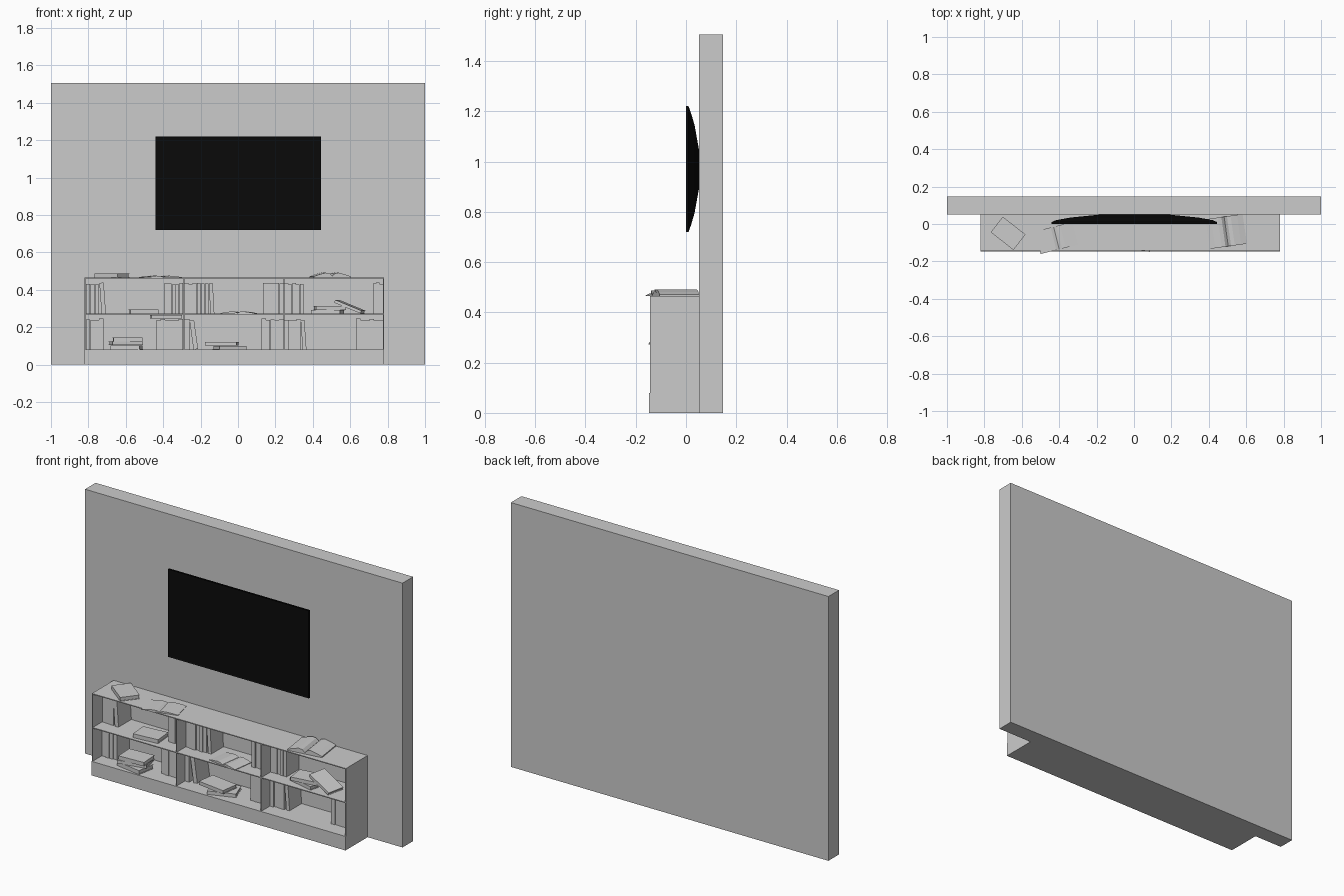
import bpy, bmesh, math, random
from mathutils import Matrix, Vector

if "Cube" in bpy.data.objects:
    bpy.data.objects.remove(bpy.data.objects["Cube"])

random.seed(4)
rad = math.radians


def add_box(bm, x0, x1, y0, y1, z0, z1):
    m = Matrix.Translation(((x0 + x1) / 2, (y0 + y1) / 2, (z0 + z1) / 2)) @ \
        Matrix.Diagonal((x1 - x0, y1 - y0, z1 - z0, 1))
    bmesh.ops.create_cube(bm, size=1, matrix=m)


def finish(name, bm):
    me = bpy.data.meshes.new(name)
    bm.to_mesh(me)
    bm.free()
    ob = bpy.data.objects.new(name, me)
    bpy.context.collection.objects.link(ob)
    return ob


def box(name, *b):
    bm = bmesh.new()
    add_box(bm, *b)
    return finish(name, bm)


# Wall
box("wall", -1, 1, 0.052, 0.147, 0, 1.505)

# Bookcase
XL, XR, YF, YB, T = -0.82, 0.78, -0.143, 0.052, 0.005
FLOORS = (0.08, 0.272)
box("plinth", XL, XR, -0.147, YB, 0, 0.08)
box("case_top", XL, XR, YF, YB, 0.465 - T, 0.465)
box("middle_shelf", XL, XR, YF, YB, 0.272 - T, 0.272)
for name, x in (("left_side", XL), ("left_divider", -0.292),
                ("right_divider", 0.243), ("right_side", XR - T)):
    box(name, x, x + T, YF, YB, 0.08, 0.465 - T)


# Closed book lying flat: covers, spine and recessed page block
def book(name, loc, length, width, thick, rot=(0, 0, 0)):
    bm = bmesh.new()
    c, l, w = 0.002, length / 2, width / 2
    add_box(bm, -l, l, -w, w, 0, c)
    add_box(bm, -l, l, -w, w, thick - c, thick)
    add_box(bm, -l, l, -w, -w + c, c, thick - c)
    add_box(bm, -l + 0.003, l - 0.003, -w + c, w - 0.003, c, thick - c)
    ob = finish(name, bm)
    ob.location, ob.rotation_euler = loc, rot
    return ob


# Open book: bent page profile extruded along its spine
def open_book(name, loc, width, depth, rise, rot):
    h = width / 2
    half = [(0, 0.3), (0.15, 0.85), (0.35, 1.0), (0.7, 0.65), (1.0, 0.25)]
    top = [(-x * h, z * rise) for x, z in reversed(half)] + \
          [(x * h, z * rise) for x, z in half[1:]]
    prof = top + [(h, 0), (-h, 0)]
    bm = bmesh.new()
    f = bm.faces.new([bm.verts.new((x, -depth / 2, z)) for x, z in prof])
    ext = bmesh.ops.extrude_face_region(bm, geom=[f])
    bmesh.ops.translate(bm, vec=(0, depth, 0),
                        verts=[v for v in ext["geom"] if isinstance(v, bmesh.types.BMVert)])
    bmesh.ops.recalc_face_normals(bm, faces=bm.faces)
    ob = finish(name, bm)
    ob.location, ob.rotation_euler = loc, (0, 0, rad(rot))


# Row of upright books, the last one optionally leaning left
def row(name, x0, x1, z0, n, lean=0):
    step = (x1 - x0) / n
    for i in range(n):
        L, W, t = random.uniform(0.155, 0.166), random.uniform(0.108, 0.118), step * 0.96
        d = rad(lean) if i == n - 1 else 0
        xr = x0 + (i + 1) * step
        if d:
            xr += math.sin(d) * L
        loc = (xr - math.sin(d) * L / 2, 0.05 - W / 2,
               z0 + math.cos(d) * L / 2 + t * math.sin(d))
        book(f"{name}_{i + 1}", loc, L, W, t, (0, -rad(90) - d, 0))


LOW, UP = FLOORS
row("upper_left_books", -0.814, -0.718, UP, 4, 4)
row("upper_left_end_books", -0.395, -0.294, UP, 5)
row("upper_middle_books", -0.286, -0.135, UP, 7, 3)
row("upper_middle_end_books", 0.132, 0.242, UP, 5)
row("upper_right_books", 0.249, 0.35, UP, 5)
row("upper_right_end_books", 0.72, 0.774, UP, 3)
row("lower_left_books", -0.814, -0.72, LOW, 4)
row("lower_left_end_books", -0.44, -0.294, LOW, 6)
row("lower_middle_books", -0.286, -0.235, LOW, 2, 8)
row("lower_middle_end_books", 0.125, 0.242, LOW, 5)
row("lower_right_books", 0.249, 0.355, LOW, 5, 4)
row("lower_right_end_books", 0.63, 0.774, LOW, 6)

# Lying books: name, x, y, z, length, thickness, turn
for name, x, y, z, L, t, a in (
        ("upper_left_flat_book", -0.505, -0.065, UP, 0.15, 0.022, 5),
        ("lower_stack_book_1", -0.595, -0.075, LOW, 0.16, 0.023, -10),
        ("lower_stack_book_2", -0.6, -0.065, LOW + 0.024, 0.165, 0.018, 12),
        ("lower_stack_book_3", -0.59, -0.07, LOW + 0.043, 0.155, 0.022, 3),
        ("row_top_book", -0.385, -0.02, LOW + 0.167, 0.165, 0.018, 4),
        ("lower_middle_flat_book_1", -0.045, -0.06, LOW, 0.155, 0.02, 20),
        ("lower_middle_flat_book_2", -0.085, -0.06, LOW + 0.021, 0.17, 0.02, -8),
        ("upper_right_flat_book_1", 0.48, -0.055, UP, 0.16, 0.02, -14),
        ("upper_right_flat_book_2", 0.49, -0.06, UP + 0.021, 0.16, 0.02, 8),
        ("case_top_book", -0.673, -0.05, 0.465, 0.154, 0.022, -38)):
    book(name, (x, y, z), L, 0.105, t, (0, 0, rad(a)))

# Book sliding off the right-hand stack
book("leaning_book", (0.595, -0.06, UP + 0.03), 0.155, 0.105, 0.016, (0, rad(22), rad(-12)))

# Open books
open_book("upper_middle_open_book", (0.005, -0.075, UP), 0.18, 0.125, 0.012, -8)
open_book("case_top_thin_open_book", (-0.415, -0.075, 0.465), 0.205, 0.125, 0.01, 14)
open_book("case_top_open_book", (0.493, -0.04, 0.465), 0.2, 0.16, 0.026, 8)

# Television: inset screen and stepped, tapering back
bm = bmesh.new()
rings = []
for y, hx, hz in ((0, 0.443, 0.25), (0.01, 0.443, 0.25), (0.02, 0.42, 0.223),
                  (0.034, 0.345, 0.175), (0.053, 0.157, 0.07)):
    rings.append([bm.verts.new((0.002 + sx * hx, y, 0.97 + sz * hz))
                  for sx, sz in ((-1, -1), (1, -1), (1, 1), (-1, 1))])
for a, b in zip(rings, rings[1:]):
    for i in range(4):
        j = (i + 1) % 4
        bm.faces.new((a[i], a[j], b[j], b[i]))
bm.faces.new(rings[-1])
screen = bm.faces.new(rings[0])
bmesh.ops.recalc_face_normals(bm, faces=bm.faces)
bmesh.ops.inset_region(bm, faces=[screen], thickness=0.007, depth=0)
bmesh.ops.translate(bm, vec=Vector((0, 0.003, 0)), verts=screen.verts)
tv = finish("television", bm)
mat = bpy.data.materials.new("black_plastic")
mat.diffuse_color = (0.003, 0.003, 0.003, 1)
mat.use_nodes = True
mat.node_tree.nodes["Principled BSDF"].inputs["Base Color"].default_value = mat.diffuse_color
tv.data.materials.append(mat)
